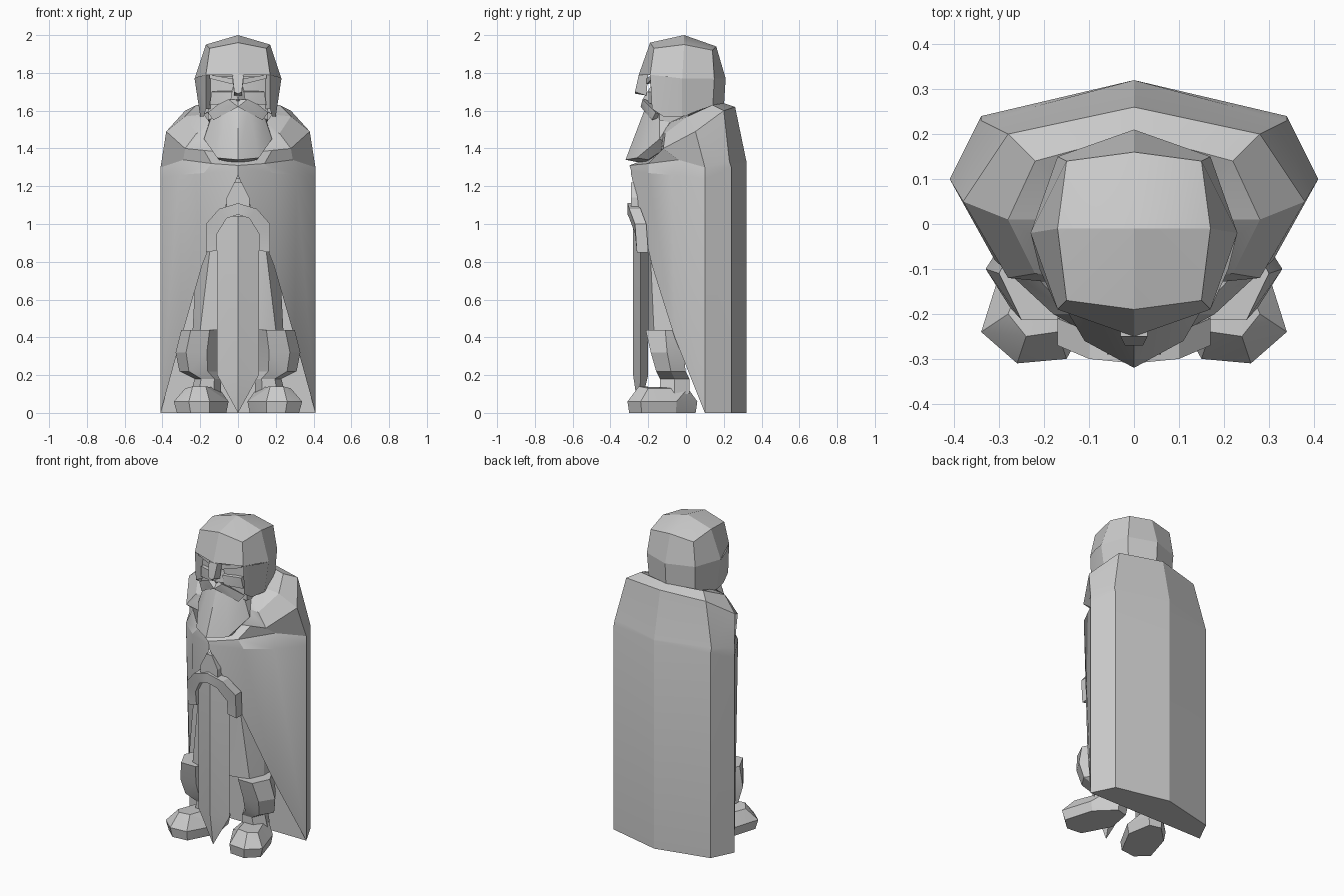
import bpy
import bmesh
from math import cos, sin, tau, radians

old_cube = bpy.data.objects.get("Cube")
if old_cube:
    bpy.data.objects.remove(old_cube, do_unlink=True)

# One plain stone colour for the whole figure
stone = bpy.data.materials.new("grey_stone")
stone.use_nodes = True
stone.diffuse_color = (.6, .6, .6, 1)
stone.node_tree.nodes["Principled BSDF"].inputs["Base Color"].default_value = stone.diffuse_color


def finish(name, bm, mirror=False):
    """Turn a bmesh into a named object, optionally mirrored across the middle."""
    if mirror:
        geometry = bm.verts[:] + bm.edges[:] + bm.faces[:]
        copy = bmesh.ops.duplicate(bm, geom=geometry)["geom"]
        copied_verts = [item for item in copy if isinstance(item, bmesh.types.BMVert)]
        bmesh.ops.scale(bm, vec=(-1, 1, 1), verts=copied_verts)
        copied_faces = [item for item in copy if isinstance(item, bmesh.types.BMFace)]
        bmesh.ops.reverse_faces(bm, faces=copied_faces)
    bmesh.ops.remove_doubles(bm, verts=bm.verts[:], dist=.0005)
    bmesh.ops.recalc_face_normals(bm, faces=bm.faces[:])
    mesh = bpy.data.meshes.new(name)
    bm.to_mesh(mesh)
    bm.free()
    mesh.materials.append(stone)
    part = bpy.data.objects.new(name, mesh)
    bpy.context.collection.objects.link(part)
    bpy.ops.object.select_all(action="DESELECT")
    part.select_set(True)
    bpy.context.view_layer.objects.active = part
    bpy.ops.object.shade_smooth_by_angle(angle=radians(20))
    return part


def flip(points):
    return [(-x, y, z) for x, y, z in points]


def hull(name, points):
    """Faceted block wrapped tightly around a few corner points."""
    bm = bmesh.new()
    for point in points:
        bm.verts.new(point)
    result = bmesh.ops.convex_hull(bm, input=bm.verts[:])
    loose = [v for v in bm.verts if not v.link_faces]
    bmesh.ops.delete(bm, geom=loose, context="VERTS")
    bmesh.ops.dissolve_limit(bm, angle_limit=radians(3), verts=bm.verts[:], edges=bm.edges[:])
    return finish(name, bm)


def middle_hull(name, half):
    return hull(name, half + flip(half))


def paired_hull(name, points):
    hull("left_" + name, points)
    hull("right_" + name, flip(points))


def loft(name, rings, closed=False, mirror=False, extra_faces=(), caps=False):
    """Skin a row of rings; extra faces are given as lists of points."""
    bm = bmesh.new()
    rows = [[bm.verts.new(point) for point in ring] for ring in rings]
    for lower, upper in zip(rows, rows[1:]):
        count = len(lower)
        for i in range(count if closed else count - 1):
            j = (i + 1) % count
            bm.faces.new((lower[i], lower[j], upper[j], upper[i]))
    if caps:
        bm.faces.new(rows[0])
        bm.faces.new(rows[-1])
    for face in extra_faces:
        bm.faces.new([bm.verts.new(point) for point in face])
    bmesh.ops.dissolve_degenerate(bm, dist=.0005, edges=bm.edges[:])
    return finish(name, bm, mirror)


def oval(cx, cy, rx, ry, z, sides=6):
    return [(cx + rx * cos(tau * i / sides), cy + ry * sin(tau * i / sides), z)
            for i in range(sides)]


# Cloak: each ring runs from the middle of the back round to the front opening
back, corner, side, inside = (0, .32, 0), (.34, .24, 0), (.41, .1, 0), (0, .1, 0)
hem = [back, corner, side, (.3, -.06, .4), (.19, -.18, .78), (0, -.29, 1.26)]
chest = [(0, .32, 1.32), (.34, .24, 1.3), (.41, .1, 1.24),
         (.31, -.08, 1.26), (.18, -.2, 1.27), (0, -.29, 1.28)]
fold = [(0, .32, 1.33), (.34, .23, 1.33), (.41, .1, 1.3),
        (.29, -.04, 1.34), (.14, -.2, 1.32), (0, -.3, 1.31)]
shoulder = [(0, .26, 1.62), (.28, .2, 1.6), (.38, .05, 1.49),
            (.28, -.12, 1.4), (.18, -.13, 1.39), (0, -.14, 1.37)]
collar = [(0, .2, 1.64), (.22, .14, 1.63), (.28, .01, 1.57),
          (.22, -.11, 1.48), (.15, -.12, 1.49), (0, -.12, 1.5)]
neck = [(0, .14, 1.6), (.15, .1, 1.6), (.18, .01, 1.58),
        (.15, -.08, 1.54), (.1, -.1, 1.54), (0, -.1, 1.54)]
base_cap = [back, corner, side, inside]
inner_wall = [inside, side, (.41, .1, 1.24), (0, .1, 1.24)]
loft("cloak", [hem, chest, fold, shoulder, collar, neck], mirror=True,
     extra_faces=[base_cap, inner_wall])

# Tunic between the cloak edges
middle_hull("tunic", [(.2, -.17, .44), (.24, -.08, .44), (.24, .1, .44),
                      (.11, -.2, .44), (.12, -.2, 1.1), (.2, -.05, 1.2), (.2, .1, 1.2)])

# Helmet: crown, then the side and neck guard left open at the face
crown = [(0, -.01, 2)] * 5
upper = [(0, .16, 1.94), (.15, .14, 1.92), (.17, -.01, 1.95), (.15, -.17, 1.93), (0, -.19, 1.96)]
brow = [(0, .21, 1.77), (.17, .15, 1.77), (.23, -.02, 1.77), (.17, -.19, 1.79), (0, -.25, 1.79)]
loft("helmet_crown", [crown, upper, brow], mirror=True)
rim = [(0, .2, 1.61), (.16, .14, 1.59), (.2, -.02, 1.57), (.18, -.12, 1.57), (.17, -.18, 1.61)]
guard_top = brow[:3] + [(.21, -.1, 1.78), brow[3]]
guard_inside = [(.13, -.12, 1.61), (.13, -.12, 1.79)]
loft("helmet_sides", [guard_top, rim], mirror=True,
     extra_faces=[[rim[-1], brow[3], guard_inside[1], guard_inside[0]],
                  [brow[3], brow[4], (0, -.15, 1.79), guard_inside[1]]])
middle_hull("nose_guard", [(.03, -.25, 1.79), (.03, -.2, 1.79), (.02, -.27, 1.7),
                           (.02, -.21, 1.68), (0, -.27, 1.69)])

# Face, set back inside the helmet
middle_hull("face", [(.16, -.14, 1.78), (.16, -.14, 1.55), (.05, -.18, 1.78),
                     (.05, -.18, 1.6), (.13, .1, 1.78), (.13, .1, 1.5)])
middle_hull("nose", [(.02, -.18, 1.74), (.05, -.18, 1.65), (0, -.23, 1.66), (0, -.2, 1.62)])
paired_hull("eyebrow", [(.03, -.21, 1.74), (.15, -.18, 1.77), (.15, -.18, 1.79),
                        (.03, -.21, 1.77), (.04, -.15, 1.75), (.15, -.13, 1.78)])
paired_hull("cheek", [(.03, -.2, 1.7), (.14, -.17, 1.7), (.15, -.16, 1.63),
                      (.04, -.2, 1.64), (.04, -.15, 1.71), (.14, -.12, 1.7)])

# Moustache and beard
paired_hull("moustache", [(0, -.21, 1.66), (.05, -.23, 1.66), (0, -.24, 1.62), (.04, -.23, 1.62),
                          (.13, -.18, 1.55), (.16, -.16, 1.59), (.11, -.2, 1.63),
                          (0, -.15, 1.63), (.13, -.12, 1.57)])
middle_hull("beard", [(0, -.21, 1.63), (.06, -.2, 1.62), (.14, -.14, 1.57), (.18, -.14, 1.45),
                      (.11, -.26, 1.35), (0, -.32, 1.34), (.1, -.2, 1.34), (0, -.22, 1.32),
                      (.14, -.08, 1.42), (.14, -.06, 1.58)])

# Sword, standing point down
blade = [(0, -.25, 0)]
for z in (.2, 1.04):
    blade += [(.11, -.24, z), (0, -.28, z), (0, -.2, z)]
middle_hull("sword_blade", blade)
middle_hull("sword_grip", [(x, y, z) for x, z in ((.06, 1.04), (.06, 1.14), (.02, 1.22))
                           for y in (-.29, -.22)])


def guard_section(outer, inner, front):
    rear = front + .06
    return [(outer[0], front, outer[1]), (inner[0], front, inner[1]),
            (inner[0], rear, inner[1]), (outer[0], rear, outer[1])]


sections = [guard_section((.17, .85), (.11, .86), -.26),
            guard_section((.17, 1), (.11, .95), -.27),
            guard_section((.1, 1.08), (.06, 1.03), -.3),
            guard_section((0, 1.11), (0, 1.05), -.31)]
loft("sword_crossguard", sections, closed=True, mirror=True,
     extra_faces=[sections[0]])

# Boots with feet turned outward
boot = [oval(.2, -.11, .1, .12, .44), oval(.22, -.1, .11, .1, .32),
        oval(.21, -.08, .1, .09, .22), oval(.16, -.06, .07, .09, .18), oval(.17, -.06, .08, .09, .1)]
loft("left_boot", boot, closed=True, caps=True)
loft("right_boot", [flip(ring) for ring in boot], closed=True, caps=True)
foot = [(.17, -.24, .14), (.24, -.25, .14), (.28, -.2, .13), (.1, 0, .13), (.2, .01, .13)]
outline = [(.08, .04), (.16, .06), (.28, -.05), (.34, -.24), (.26, -.31), (.15, -.3), (.05, -.12)]
for x, y in outline:
    foot += [(x, y, .06), (.17 + (x - .17) * .9, -.12 + (y + .12) * .95, 0)]
paired_hull("foot", foot)
